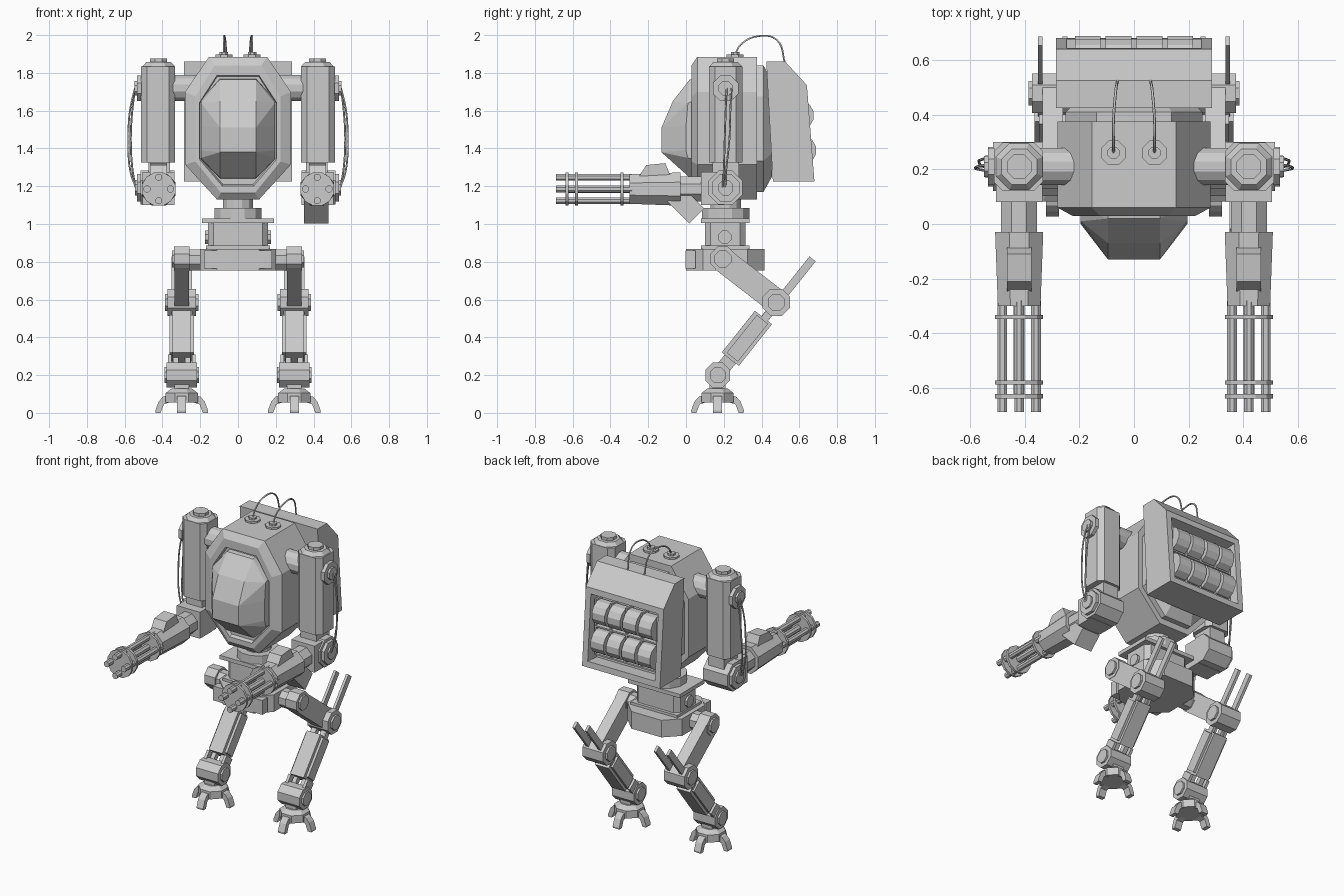
import bpy, bmesh, math
from mathutils import Vector, Matrix

if "Cube" in bpy.data.objects:
    bpy.data.objects.remove(bpy.data.objects["Cube"], do_unlink=True)

GREY = (0.6, 0.6, 0.6, 1)
mat = bpy.data.materials.new("plain grey metal")
mat.use_nodes = True
mat.diffuse_color = GREY
mat.node_tree.nodes["Principled BSDF"].inputs["Base Color"].default_value = GREY


def finish(name, bm):
    bmesh.ops.recalc_face_normals(bm, faces=bm.faces)
    me = bpy.data.meshes.new(name)
    bm.to_mesh(me)
    bm.free()
    me.materials.append(mat)
    ob = bpy.data.objects.new(name, me)
    bpy.context.collection.objects.link(ob)
    return ob


def box(name, x, y, z, chamfer=0):
    """Box from ranges, optionally with chamfered upright edges."""
    bm = bmesh.new()
    size = [r[1] - r[0] for r in (x, y, z)]
    mid = [(r[0] + r[1]) / 2 for r in (x, y, z)]
    bmesh.ops.create_cube(bm, size=1, matrix=Matrix.Translation(mid) @ Matrix.Diagonal((*size, 1)))
    if chamfer:
        up = [e for e in bm.edges if abs(e.verts[0].co.z - e.verts[1].co.z) > 1e-4]
        bmesh.ops.bevel(bm, geom=up, offset=chamfer, segments=1, affect='EDGES')
    return finish(name, bm)


def rod(name, a, b, r, n=8, r2=None):
    """Faceted cylinder between two points; r is measured to the flats."""
    a, b = Vector(a), Vector(b)
    k = 1 / math.cos(math.pi / n)
    bm = bmesh.new()
    m = (Matrix.Translation((a + b) / 2) @ (b - a).to_track_quat('Z', 'Y').to_matrix().to_4x4()
         @ Matrix.Rotation(math.pi / n, 4, 'Z'))
    bmesh.ops.create_cone(bm, cap_ends=True, segments=n, radius1=r * k,
                          radius2=(r if r2 is None else r2) * k, depth=(b - a).length, matrix=m)
    return finish(name, bm)


def beam(name, x, a, b, width, depth):
    """Slanted box in the side plane, from a to b given as (y, z)."""
    a, b = Vector((x, *a)), Vector((x, *b))
    d = (b - a).normalized()
    side = Vector((1, 0, 0))
    rot = Matrix((side, d.cross(side), d)).transposed().to_4x4()
    bm = bmesh.new()
    bmesh.ops.create_cube(bm, size=1, matrix=Matrix.Translation((a + b) / 2) @ rot
                          @ Matrix.Diagonal((width, depth, (b - a).length, 1)))
    return finish(name, bm)


def loft(name, rings):
    bm = bmesh.new()
    loops = [[bm.verts.new(p) for p in r] for r in rings]
    n = len(loops[0])
    for p, q in zip(loops, loops[1:]):
        for i in range(n):
            bm.faces.new((p[i], p[(i + 1) % n], q[(i + 1) % n], q[i]))
    bm.faces.new(loops[0])
    bm.faces.new(loops[-1])
    return finish(name, bm)


def extrude_x(name, profile, x0, x1):
    return loft(name, [[(x, y, z) for y, z in profile] for x in (x0, x1)])


def wire(name, pts):
    cu = bpy.data.curves.new(name, 'CURVE')
    cu.dimensions = '3D'
    cu.bevel_depth, cu.bevel_resolution, cu.resolution_u = 0.005, 1, 6
    sp = cu.splines.new('BEZIER')
    sp.bezier_points.add(len(pts) - 1)
    for bp, p in zip(sp.bezier_points, pts):
        bp.co = p
        bp.handle_left_type = bp.handle_right_type = 'AUTO'
    cu.materials.append(mat)
    ob = bpy.data.objects.new(name, cu)
    bpy.context.collection.objects.link(ob)


# Cabin: stacked octagons from back to front, ending in a recessed opening
def octagon(y, w, z0, z1):
    shape = [(.55, 1), (1, .755), (1, .245), (.4, 0)]
    shape += [(-x, z) for x, z in reversed(shape)]
    return [(x * w, y, z0 + z * (z1 - z0)) for x, z in shape]


loft("cabin", [octagon(*r) for r in (
    (.455, .2, 1.25, 1.76), (.41, .25, 1.17, 1.84), (.375, .25, 1.17, 1.84),
    (.375, .28, 1.13, 1.885), (.06, .28, 1.13, 1.885), (.03, .225, 1.165, 1.84),
    (.03, .205, 1.2, 1.785), (.05, .2, 1.21, 1.78))])

# Faceted canopy
bm = bmesh.new()
middle = [(.06, 1.77), (.02, 1.765), (-.07, 1.65), (-.13, 1.51), (-.13, 1.38), (.02, 1.245), (.06, 1.24)]
flank = [(.06, 1.66), (.06, 1.34), (.01, 1.64), (0, 1.52), (0, 1.39), (.01, 1.35)]
for s in (1, -1):
    for x, pts in ((.095, middle), (.195, flank)):
        for y, z in pts:
            bm.verts.new((s * x, y, z))
bmesh.ops.convex_hull(bm, input=bm.verts)
bmesh.ops.dissolve_limit(bm, angle_limit=.03, verts=bm.verts, edges=bm.edges)
finish("canopy", bm)

# Backpack with recessed rear panel and two rows of drums
pack = extrude_x("backpack", [(.425, 1.86), (.525, 1.86), (.64, 1.735), (.68, 1.225), (.46, 1.225)], -.285, .285)
bm = bmesh.new()
bm.from_mesh(pack.data)
rear = max(bm.faces, key=lambda f: f.normal.y)
bmesh.ops.inset_individual(bm, faces=[rear], thickness=.055)
bmesh.ops.inset_individual(bm, faces=[rear], thickness=.004, depth=-.09)
bm.to_mesh(pack.data)
bm.free()
for z, y in ((1.575, .6), (1.39, .612)):
    for i in range(4):
        x = (i - 1.5) * .113
        rod("backpack_drum", (x - .047, y, z), (x + .047, y, z), .076, 12)
    box("drum_shelf", (-.225, .225), (.55, .63), (z - .095, z - .085))
for i in range(5):
    x = (i - 2) * .113
    box("drum_divider", (x - .006, x + .006), (.55, .625), (1.3, 1.66))

# Roof caps and cables
for s in (1, -1):
    x = s * .075
    rod("roof_cap", (x, .26, 1.88), (x, .26, 1.897), .045)
    rod("roof_socket", (x, .26, 1.897), (x, .26, 1.91), .022)
    wire("roof_cable", [(x, .26, 1.9), (x, .29, 1.95), (x, .38, 1.994), (x * .9, .48, 1.975), (x * .8, .525, 1.85)])

# Waist and hips
rod("neck", (0, .21, 1.07), (0, .21, 1.15), .08, 12)
rod("waist_ring", (0, .21, 1.03), (0, .21, 1.085), .125, 12)
box("waist_plate", (-.19, .19), (.08, .335), (1.005, 1.03))
box("waist_block", (-.16, .16), (.1, .315), (.865, 1.005), .03)
rod("waist_pivot", (-.175, .205, .93), (.175, .205, .93), .035)
box("waist_base", (-.17, .17), (.08, .335), (.865, .885))
box("hip_block", (-.2, .2), (0, .415), (.755, .868), .09)
rod("hip_axle", (-.28, .195, .81), (.28, .195, .81), .055)
box("hip_front_bar", (-.18, .18), (-.002, .05), (.765, .86))

for s in (1, -1):
    # Shoulder and upper arm
    ax, ay = s * .42, .21
    rod("shoulder_joint", (s * .22, ay, 1.72), (s * .36, ay, 1.72), .068, 12)
    box("upper_arm", sorted((s * .333, s * .513)), (.122, .298), (1.325, 1.835), .032)
    rod("upper_arm_top", (ax, ay, 1.835), (ax, ay, 1.858), .085, 8, .065)
    rod("upper_arm_cap", (ax, ay, 1.858), (ax, ay, 1.877), .045)
    rod("shoulder_disc", (s * .51, ay, 1.718), (s * .535, ay, 1.718), .068)
    rod("shoulder_hub", (s * .535, ay, 1.718), (s * .548, ay, 1.718), .038)
    for k in (0, .025):
        wire("arm_cable", [(s * .545, .215 + k, 1.72), (s * (.572 - k / 2), .21 + k, 1.6),
                           (s * (.58 - k / 2), .205 + k, 1.45), (s * (.57 - k / 2), .2 + k / 2, 1.28),
                           (s * .54, .195 + k / 2, 1.19)])

    # Elbow
    box("elbow_link", sorted((s * .36, s * .475)), (.14, .28), (1.24, 1.33))
    rod("elbow", (s * .335, ay, 1.192), (s * .515, ay, 1.192), .09)
    rod("elbow_disc", (s * .515, ay, 1.192), (s * .535, ay, 1.192), .072)
    rod("elbow_hub", (s * .535, ay, 1.192), (s * .545, ay, 1.192), .04)
    box("elbow_front", sorted((s * .335, s * .505)), (.08, .2), (1.1, 1.275))

    # Forearm and rotary gun
    gz = 1.185
    rod("wrist", (ax, -.04, gz), (ax, .09, gz), .066)
    rod("forearm", (ax, -.3, gz), (ax, -.03, gz), .078, 8, .088)
    extrude_x("forearm_fairing", [(-.25, 1.25), (-.21, 1.312), (-.11, 1.322), (-.08, 1.25)], ax - .045, ax + .045)
    for y in (-.34, -.58, -.63):
        rod("barrel_ring", (ax, y - .008, gz), (ax, y + .008, gz), .088, 12)
    for i in range(4):
        dx, dz = .062 * math.cos(i * math.pi / 2), .062 * math.sin(i * math.pi / 2)
        rod("gun_barrel", (ax + dx, -.688, gz + dz), (ax + dx, -.28, gz + dz), .018)
    rod("gun_core", (ax, -.63, gz), (ax, -.28, gz), .02)

    # Thigh, knee and rear struts
    lx = s * .298
    rod("hip_joint", (lx - .04, .195, .815), (lx + .04, .195, .815), .065)
    rod("hip_disc", (lx, .195, .815), (lx + s * .052, .195, .815), .045)
    beam("thigh", lx, (.195, .81), (.48, .59), .075, .13)
    rod("knee", (lx - .075, .478, .585), (lx + .075, .478, .585), .072)
    rod("knee_disc", (lx - .088, .478, .585), (lx + .088, .478, .585), .045)
    for d in (-.045, .045):
        beam("knee_strut", lx + d, (.41, .49), (.67, .815), .018, .042)
        beam("shin_piston", lx + d * .7, (.2, .235), (.46, .56), .028, .035)
        beam("shin_rail", lx + d * 1.25, (.245, .295), (.405, .495), .018, .075)
        beam("ankle_fork", lx + d * 1.4, (.165, .2), (.235, .285), .018, .075)

    # Shin and ankle
    beam("shin", lx, (.235, .285), (.41, .505), .098, .115)
    rod("ankle", (lx - .08, .168, .2), (lx + .08, .168, .2), .066)
    rod("ankle_disc", (lx - .092, .168, .2), (lx + .092, .168, .2), .042)
    box("ankle_stem", (lx - .038, lx + .038), (.125, .21), (.09, .2))

    # Foot with four bent toes
    rod("foot_hub", (lx, .167, .055), (lx, .167, .105), .085)
    rod("foot_cap", (lx, .167, .105), (lx, .167, .128), .085, 8, .055)
    for i in range(4):
        toe = extrude_x("toe", [(.05, .06), (.05, .1), (.1, .085), (.122, .06), (.14, .012),
                                (.138, 0), (.112, 0), (.095, .045)], -.024, .024)
        toe.matrix_world = Matrix.Translation((lx, .167, 0)) @ Matrix.Rotation(i * math.pi / 2, 4, 'Z')

# Drooping feed box under the left forearm only
beam("feed_box", .415, (.057, 1.043), (-.058, 1.158), .13, .112)
